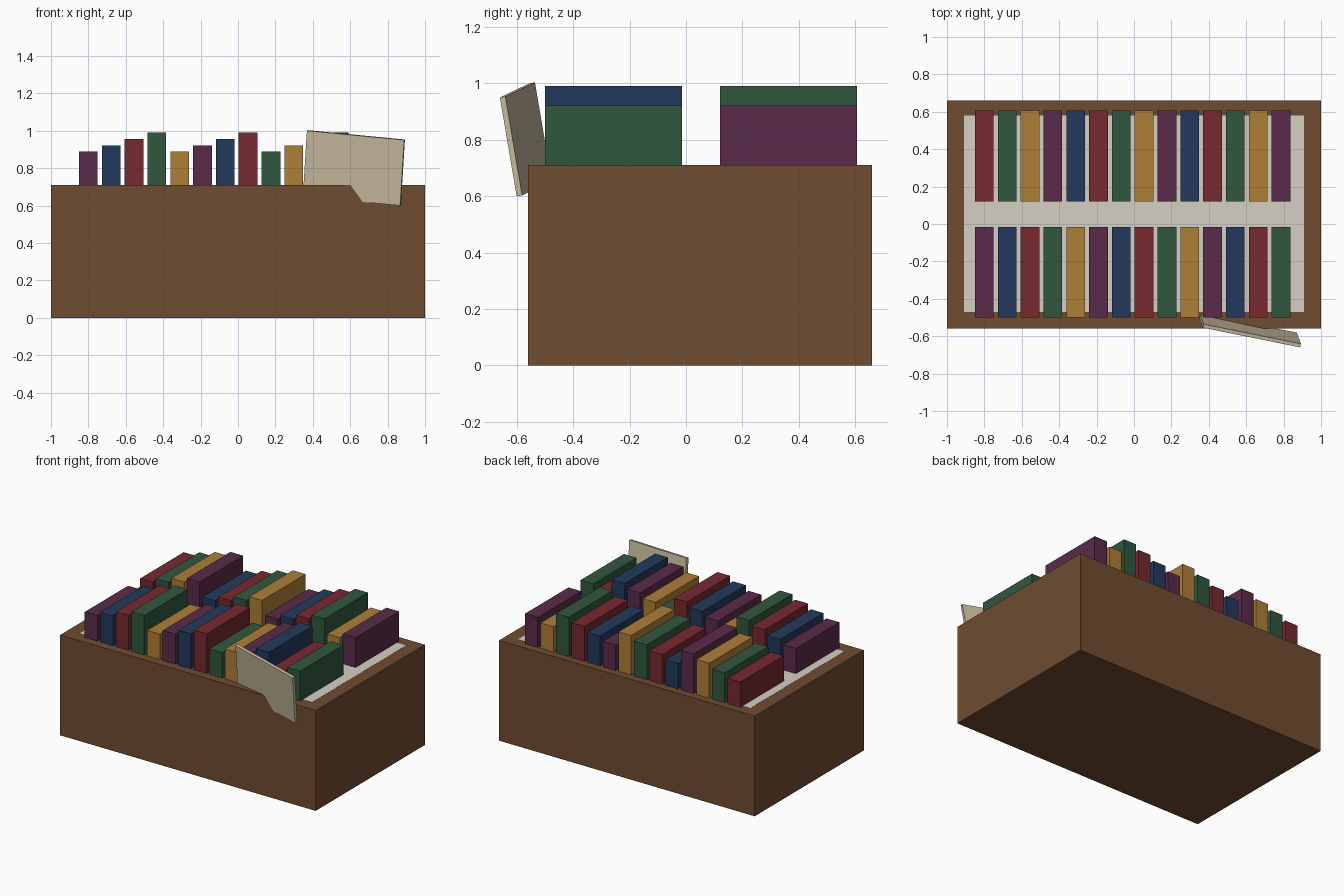
import bpy
from mathutils import Matrix, Vector

if "Cube" in bpy.data.objects:
    bpy.data.objects.remove(bpy.data.objects["Cube"])


def material(name, rgb):
    """Material from 0-255 display colours, converted to linear."""
    def linear(c):
        c /= 255
        return c / 12.92 if c < 0.04045 else ((c + 0.055) / 1.055) ** 2.4
    m = bpy.data.materials.new(name)
    m.diffuse_color = (*[linear(c) for c in rgb], 1)
    m.use_nodes = True
    m.node_tree.nodes["Principled BSDF"].inputs["Base Color"].default_value = m.diffuse_color
    return m


def box(name, lo, hi, mat):
    lo, hi = Vector(lo), Vector(hi)
    bpy.ops.mesh.primitive_cube_add(size=1, location=(lo + hi) / 2)
    ob = bpy.context.object
    ob.name = name
    ob.scale = hi - lo
    bpy.ops.object.transform_apply(location=False, rotation=False, scale=True)
    ob.data.materials.append(mat)
    return ob


wood = material("wood", (112, 76, 48))
paper = material("paper", (214, 208, 196))
card = material("card", (204, 190, 161))
covers = [material("purple_cover", (90, 43, 73)),
          material("navy_cover", (35, 57, 93)),
          material("red_cover", (118, 41, 48)),
          material("green_cover", (49, 87, 61)),
          material("gold_cover", (174, 126, 54))]

# Crate and the pale lining set into its top
TOP = 0.71
box("crate", (-1, -0.56, 0), (1, 0.66, TOP), wood)
box("lining", (-0.91, -0.47, TOP - 0.02), (0.91, 0.58, TOP + 0.001), paper)

# Two rows of upright books, stepping through four heights and five colours
heights = [0.89, 0.922, 0.957, 0.99]
rows = [("front", -0.50, -0.015, 0), ("back", 0.12, 0.607, 2)]
for row, y0, y1, shift in rows:
    for i in range(14):
        x = -0.80 + i * 0.122
        box(f"{row}_book_{i + 1}", (x - 0.05, y0, TOP), (x + 0.05, y1, heights[i % 4]),
            covers[(i + shift) % 5])

# Tilted blank card tucked over the front edge
corner = Vector((0.37, -0.555, 1.0))        # top left of its front face
along = Vector((0.52, -0.105, -0.05))
down = Vector((-0.025, 0.06, -0.35))
u = along.normalized()
n = u.cross(down).normalized()
w = u.cross(n)                              # upright direction of the card
if w.dot(down) > 0:
    w = -w
thick = 0.02
sign = box("price_card", (-along.length / 2, -thick / 2, -down.length / 2),
           (along.length / 2, thick / 2, down.length / 2), card)
centre = corner + along / 2 + down / 2 + n * thick / 2
sign.matrix_world = Matrix.Translation(centre) @ Matrix((u, n, w)).transposed().to_4x4()
